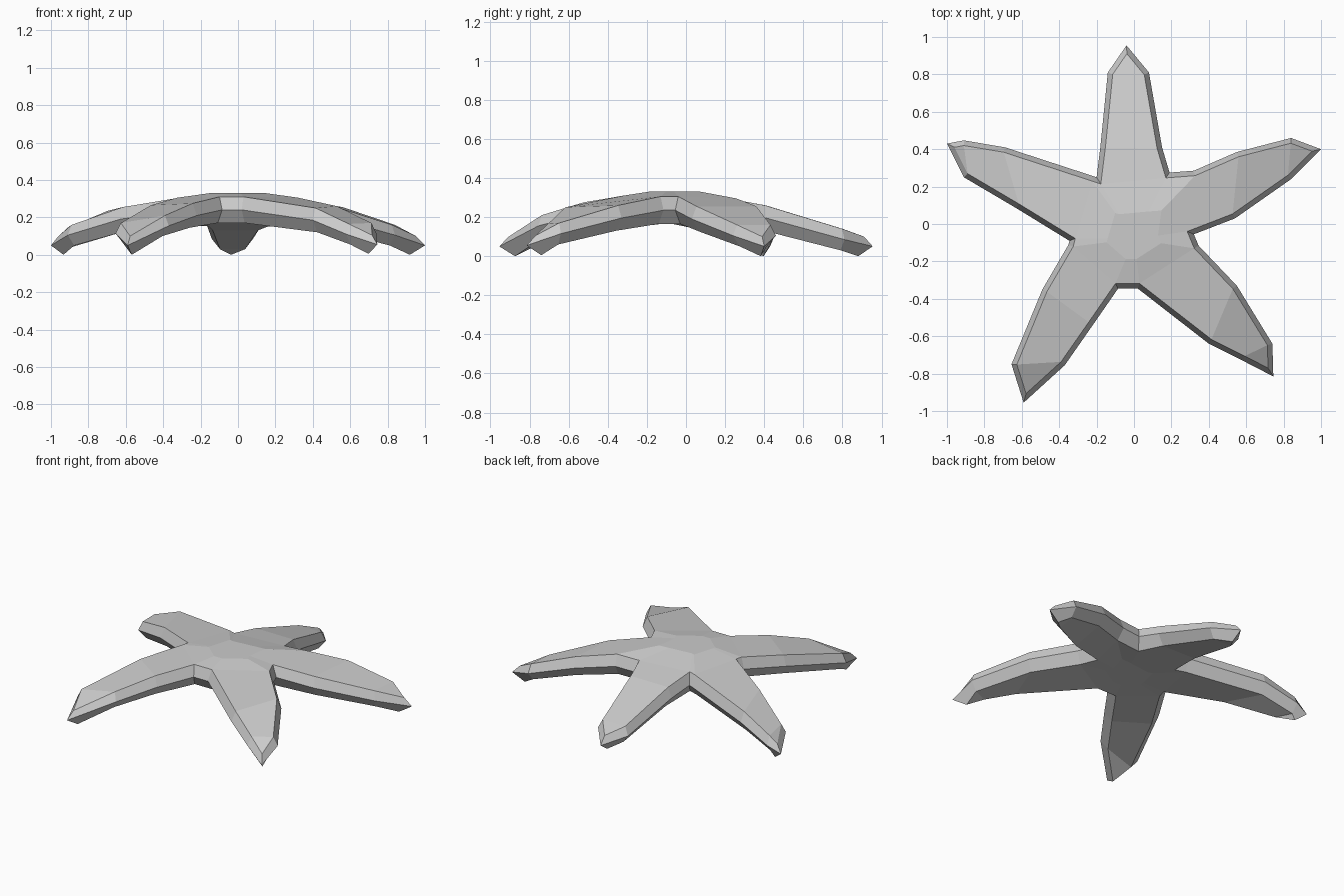
import bpy, bmesh
from mathutils import Vector

if "Cube" in bpy.data.objects:
    bpy.data.objects.remove(bpy.data.objects["Cube"])

# Arm outlines, clockwise: base, side, shoulder, tip, shoulder, side, base (x, y, mid height)
arms = [
    [(-.20, .25, .225), (-.18, .41, .195), (-.14, .81, .085), (-.04, .955, .05),
     (.08, .81, .085), (.15, .41, .195), (.19, .275, .22)],
    [(.32, .285, .225), (.55, .385, .19), (.84, .46, .105), (1.0, .40, .05),
     (.84, .24, .105), (.54, .03, .19), (.32, -.055, .235)],
    [(.345, -.115, .235), (.55, -.33, .195), (.74, -.64, .115), (.745, -.815, .055),
     (.58, -.73, .11), (.40, -.64, .185), (.02, -.345, .24)],
    [(-.085, -.345, .24), (-.22, -.54, .21), (-.37, -.755, .155), (-.59, -.955, .05),
     (-.655, -.75, .115), (-.49, -.35, .20), (-.35, -.11, .235)],
    [(-.345, -.09, .235), (-.63, .085, .19), (-.91, .25, .105), (-1.0, .43, .05),
     (-.91, .447, .09), (-.69, .41, .17), (-.215, .255, .225)],
]
half = [.07, .065, .055, .05, .055, .065, .07]
outline = [Vector(p) for arm in arms for p in arm]
count = len(outline)
centre = Vector((0, -.08))


def inset(i, d):
    """Mitred inward offset of an outline point."""
    p = outline[i].xy
    a = (p - outline[i - 1].xy).normalized()
    b = (outline[(i + 1) % count].xy - p).normalized()
    na, nb = Vector((a.y, -a.x)), Vector((b.y, -b.x))
    m = na + nb
    if m.length < .2:
        return p
    m.normalize()
    return p + m * min(d / max(m.dot(na), .3), d * 2)


bm = bmesh.new()


def ring(d, sign):
    verts = []
    for i, p in enumerate(outline):
        q = inset(i, d) if d else p.xy
        verts.append(bm.verts.new((q.x, q.y, max(0, p.z + sign * half[i % 7]))))
    return verts


# Widest edge plus the inset upper and lower edges
mid, top, low = ring(0, 0), ring(.027, 1), ring(.045, -1)
for r1, r2 in ((mid, top), (low, mid)):
    for i in range(count):
        j = (i + 1) % count
        bm.faces.new((r1[i], r1[j], r2[j], r2[i]))

# Upper and underside skins: strips along the arms, raised middle disc
for r, crown in ((top, .33), (low, .172)):
    base = []
    for k in range(5):
        a = r[k * 7:k * 7 + 7]
        bm.faces.new((a[2], a[3], a[4]))
        bm.faces.new((a[1], a[2], a[4], a[5]))
        bm.faces.new((a[0], a[1], a[5], a[6]))
        base += [a[0], a[6]]
    disc = []
    for v in base:
        q = centre.lerp(v.co.xy, .45)
        disc.append(bm.verts.new((q.x, q.y, crown)))
    for i in range(10):
        j = (i + 1) % 10
        bm.faces.new((base[i], base[j], disc[j], disc[i]))
    bm.faces.new(disc)

bmesh.ops.recalc_face_normals(bm, faces=bm.faces)
mesh = bpy.data.meshes.new("starfish_body")
bm.to_mesh(mesh)
bm.free()
body = bpy.data.objects.new("starfish_body", mesh)
bpy.context.collection.objects.link(body)
